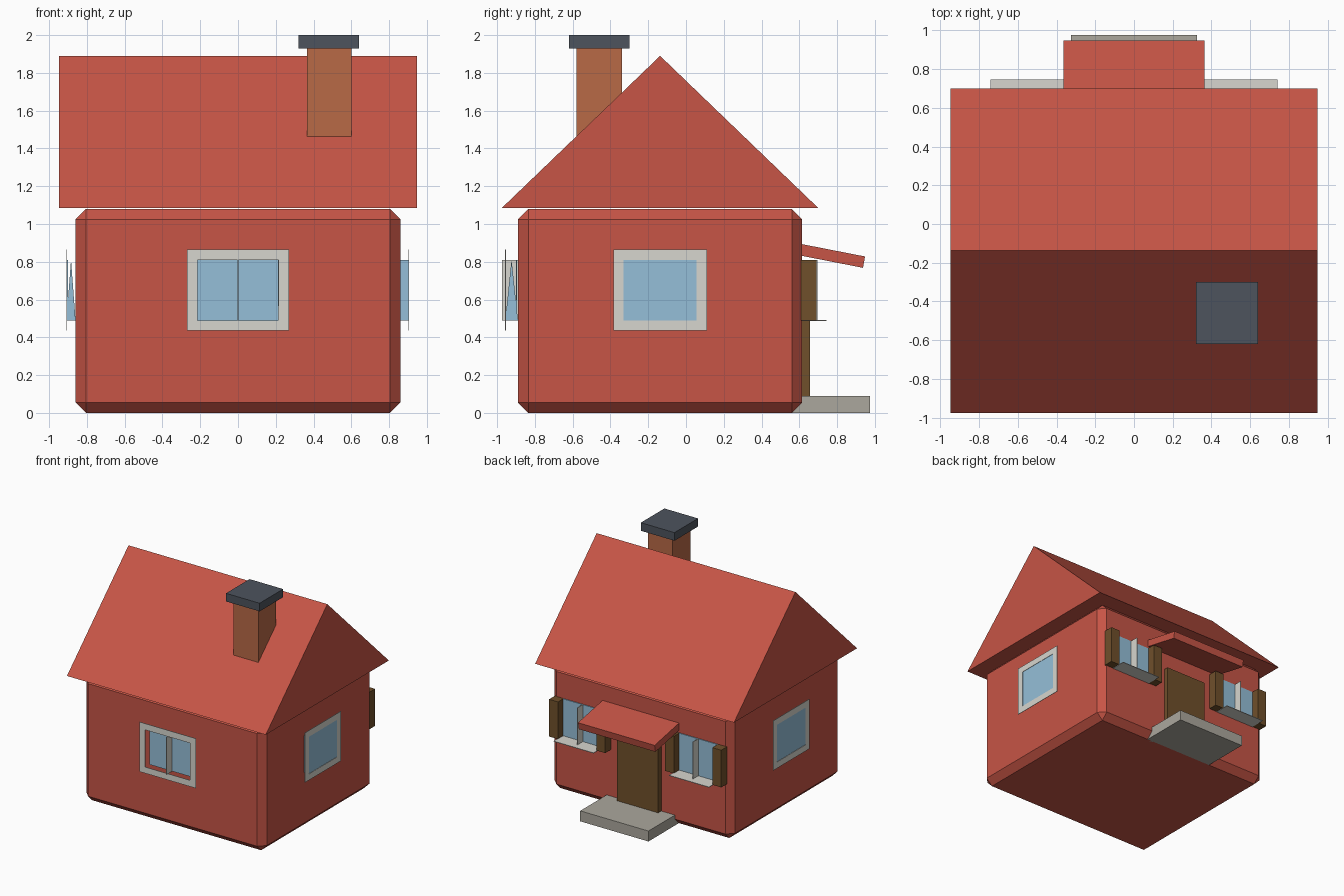
import bpy, bmesh, math
from mathutils import Matrix, Vector

if "Cube" in bpy.data.objects:
    bpy.data.objects.remove(bpy.data.objects["Cube"])


def material(name, r, g, b):
    m = bpy.data.materials.new(name)
    m.diffuse_color = (r, g, b, 1)
    m.use_nodes = True
    m.node_tree.nodes["Principled BSDF"].inputs["Base Color"].default_value = m.diffuse_color
    return m


RED = material("brick_red", 0.57, 0.09, 0.061)
GLASS = material("window_blue", 0.30, 0.52, 0.69)
TRIM = material("trim_grey", 0.68, 0.67, 0.62)
CLAY = material("chimney_clay", 0.48, 0.142, 0.062)
SLATE = material("slate", 0.075, 0.087, 0.11)
WOOD = material("dark_wood", 0.16, 0.08, 0.024)
STONE = material("step_stone", 0.41, 0.39, 0.34)


def finish(name, bm, mat, matrix=Matrix()):
    bmesh.ops.transform(bm, matrix=matrix, verts=bm.verts)
    bmesh.ops.recalc_face_normals(bm, faces=bm.faces)
    me = bpy.data.meshes.new(name)
    bm.to_mesh(me)
    bm.free()
    me.materials.append(mat)
    ob = bpy.data.objects.new(name, me)
    bpy.context.collection.objects.link(ob)
    return ob


def add_box(bm, x, y, z):
    geo = bmesh.ops.create_cube(bm, size=1)["verts"]
    for v in geo:
        v.co = Vector([(lo + hi) / 2 + c * (hi - lo) for c, (lo, hi) in zip(v.co, (x, y, z))])


def box(name, x, y, z, mat, matrix=Matrix(), bevel=0):
    bm = bmesh.new()
    add_box(bm, x, y, z)
    if bevel:
        bmesh.ops.bevel(bm, geom=bm.edges[:], offset=bevel, segments=1, affect='EDGES')
    return finish(name, bm, mat, matrix)


def prism(name, profile, x0, x1, mat, matrix=Matrix()):
    """Extrude a (y, z) profile along x."""
    bm = bmesh.new()
    face = bm.faces.new([bm.verts.new((x0, y, z)) for y, z in profile])
    new = bmesh.ops.extrude_face_region(bm, geom=[face])["geom"]
    bmesh.ops.translate(bm, vec=(x1 - x0, 0, 0),
                        verts=[g for g in new if isinstance(g, bmesh.types.BMVert)])
    return finish(name, bm, mat, matrix)


MID = -0.137  # y of the ridge and middle of the walls

# Walls and roof
box("walls", (-0.86, 0.86), (-0.89, 0.615), (0, 1.08), RED, bevel=0.055)
prism("roof", [(-0.975, 1.085), (0.70, 1.085), (MID, 1.89)], -0.947, 0.947, RED)

# Chimney
box("chimney", (0.365, 0.60), (-0.58, -0.34), (1.3, 1.93), CLAY)
box("chimney_cap", (0.32, 0.64), (-0.62, -0.30), (1.93, 2.0), SLATE)

# Entrance at the back
box("door", (-0.195, 0.195), (0.60, 0.657), (0.07, 0.68), WOOD)
box("door_step", (-0.325, 0.325), (0.54, 0.975), (0, 0.09), STONE)
prism("porch_roof", [(0.58, 0.90), (0.948, 0.828), (0.937, 0.768), (0.58, 0.838)],
      -0.365, 0.365, RED)


def window(name, matrix, wall, ring, pane, half, triangle):
    """Wall window facing local -y: floating flat frame, glass and a side fin."""
    w, z0, z1, b = half, 0.49, 0.81, 0.054
    bm = bmesh.new()
    y = (-ring, -ring + 0.004)
    for s in (-1, 1):
        add_box(bm, sorted((s * w, s * (w + b))), y, (z0 - b, z1 + b))
    add_box(bm, (-w, w), y, (z0 - b, z0))
    add_box(bm, (-w, w), y, (z1, z1 + b))
    finish(name + "_frame", bm, TRIM, matrix)
    box(name + "_glass", (-w, w), (-pane, -pane + 0.004), (z0, z1), GLASS, matrix)
    if triangle:
        tri = [(-ring, z0), (-wall, z0), (-(ring + wall) / 2, z1)]
        prism(name + "_fin", tri, w - 0.004, w, GLASS, matrix)
    else:
        box(name + "_fin", (-w, -w + 0.004), (-ring, -wall), (z0, z1), GLASS, matrix)


# Front and side windows
shift = Matrix.Translation((0, MID, 0))
window("front_window", Matrix(), 0.89, 0.957, 0.90, 0.215, True)
window("right_window", shift @ Matrix.Rotation(math.pi / 2, 4, 'Z'), 0.86, 0.906, 0.903, 0.193, False)
window("left_window", shift @ Matrix.Rotation(-math.pi / 2, 4, 'Z'), 0.86, 0.908, 0.905, 0.193, True)
box("front_window_bar", (-0.003, 0.003), (-0.975, -0.89), (0.49, 0.81), TRIM)

# Back windows with shutters and sills
for side, s in (("left", -1), ("right", 1)):
    def span(a, b):
        return sorted((s * a, s * b))
    box(side + "_back_glass", span(0.36, 0.74), (0.61, 0.622), (0.49, 0.81), GLASS)
    box(side + "_back_bar", span(0.547, 0.553), (0.615, 0.695), (0.49, 0.81), TRIM)
    box(side + "_sill", span(0.36, 0.74), (0.612, 0.745), (0.487, 0.492), TRIM)
    box(side + "_inner_shutter", span(0.285, 0.37), (0.61, 0.692), (0.49, 0.81), WOOD)
    box(side + "_outer_shutter", span(0.735, 0.82), (0.61, 0.692), (0.49, 0.81), WOOD)
